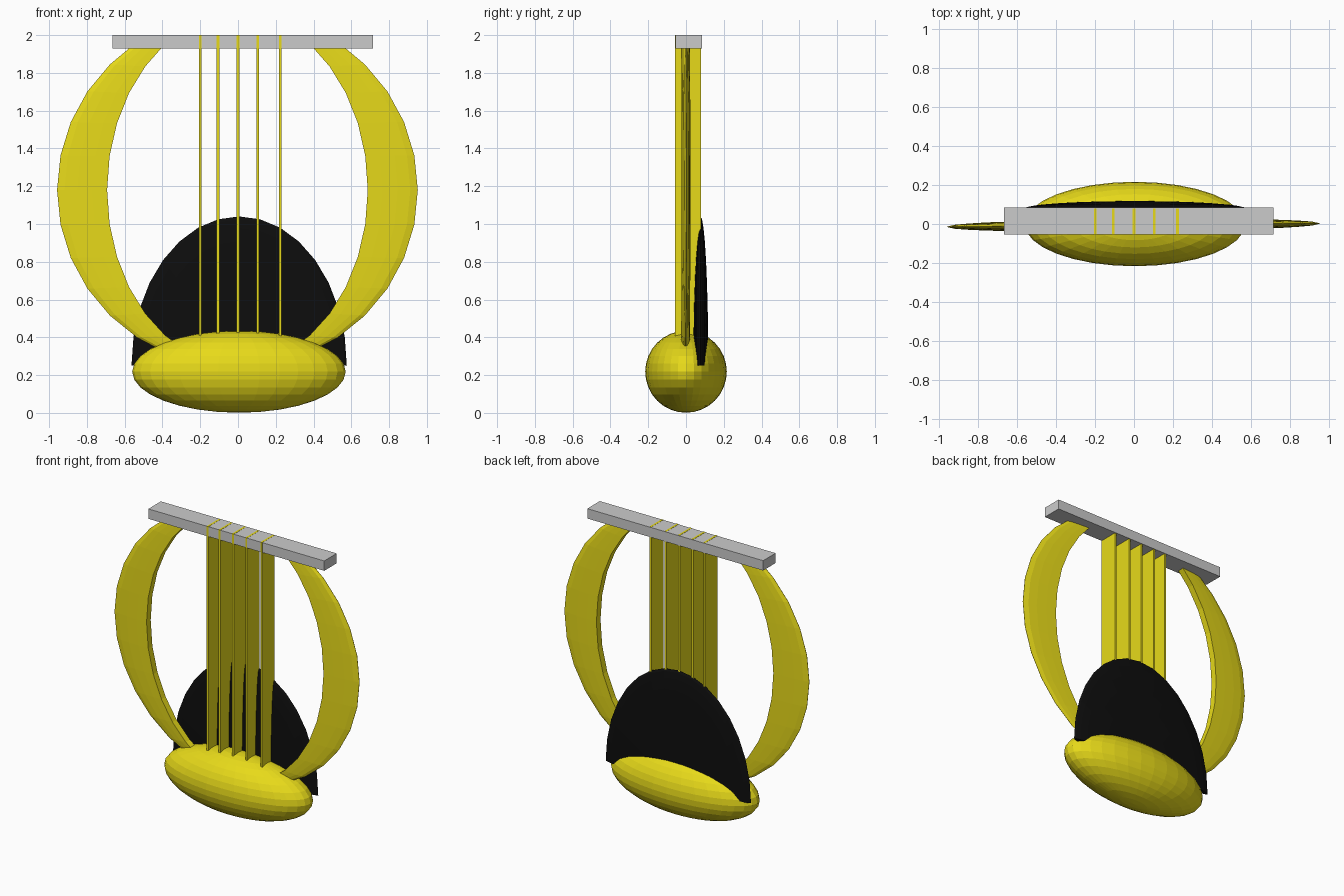
import bpy, bmesh, math
from mathutils import Matrix, Vector

if "Cube" in bpy.data.objects:
    bpy.data.objects.remove(bpy.data.objects["Cube"])


def material(name, color):
    m = bpy.data.materials.new(name)
    m.diffuse_color = color
    m.use_nodes = True
    m.node_tree.nodes["Principled BSDF"].inputs["Base Color"].default_value = m.diffuse_color
    return m


GOLD = material("gold", (0.8, 0.7, 0.01, 1))
BLACK = material("black", (0.004, 0.004, 0.004, 1))


def finish(name, bm, mat=None):
    bmesh.ops.recalc_face_normals(bm, faces=bm.faces)
    me = bpy.data.meshes.new(name)
    bm.to_mesh(me)
    bm.free()
    ob = bpy.data.objects.new(name, me)
    bpy.context.collection.objects.link(ob)
    if mat:
        me.materials.append(mat)
    return ob


def box(name, lo, hi, mat=None):
    lo, hi = Vector(lo), Vector(hi)
    bm = bmesh.new()
    bmesh.ops.create_cube(bm, size=1, matrix=Matrix.Translation((lo + hi) / 2)
                          @ Matrix.Diagonal((*(hi - lo), 1)))
    return finish(name, bm, mat)


def ellipsoid(center, radii, rot=Matrix()):
    bm = bmesh.new()
    bmesh.ops.create_uvsphere(bm, u_segments=32, v_segments=16, radius=1,
                              matrix=Matrix.Translation(center)
                              @ Matrix.Diagonal((*radii, 1)) @ rot)
    return bm


# Rounded base
finish("base", ellipsoid((0.005, 0, 0.218), (0.565, 0.216, 0.217)), GOLD)

# Half-dome back panel, cut flat where it sinks into the base
bm = ellipsoid((0.006, 0.077, 0.25), (0.57, 0.041, 0.79), Matrix.Rotation(math.pi / 2, 4, 'X'))
cut = bmesh.ops.bisect_plane(bm, geom=bm.verts[:] + bm.edges[:] + bm.faces[:], dist=1e-5,
                             plane_co=(0, 0, 0.25), plane_no=(0, 0, -1), clear_outer=True)
bmesh.ops.holes_fill(bm, edges=[e for e in bm.edges if e.is_boundary], sides=0)
finish("back_panel", bm, BLACK)

# Crossbar
box("crossbar", (-0.665, -0.055, 1.93), (0.715, 0.085, 2.0))

# Strings: thin deep strips
for i, x in enumerate((-0.199, -0.106, 0.0, 0.104, 0.223)):
    box(f"string_{i + 1}", (x - 0.007, -0.057, 0.38), (x + 0.007, 0.08, 2.001), GOLD)


# Curved arms: lens-shaped section swept between an inner and an outer ellipse
def arm(name, side):
    bm = bmesh.new()
    steps = [0, 0.3, 0.6, 0.85, 1]
    rings = []
    for k in range(-6, 6):
        a = math.radians(11.25 * k)
        if k == 5:
            a = math.radians(54.5)
        c, s = math.cos(a), math.sin(a)
        front, back = [], []
        for t in steps:
            x = (0.69 + 0.265 * t) * c
            z = 1.18 + (0.925 + 0.015 * t) * s
            rho = 0.72 + 0.28 * t
            h = 0.032 * math.sqrt(max(0, 1 - rho * rho)) + 0.001
            y = -0.006 + 0.009 * side * x
            front.append(bm.verts.new((side * x - 0.003, y - h, z)))
            back.append(bm.verts.new((side * x - 0.003, y + h, z)))
        rings.append(front + back[::-1])
    n = len(rings[0])
    for r0, r1 in zip(rings, rings[1:]):
        for i in range(n):
            j = (i + 1) % n
            bm.faces.new((r0[i], r0[j], r1[j], r1[i]))
    bm.faces.new(rings[0])
    bm.faces.new(rings[-1])
    return finish(name, bm, GOLD)


arm("left_arm", -1)
arm("right_arm", 1)
